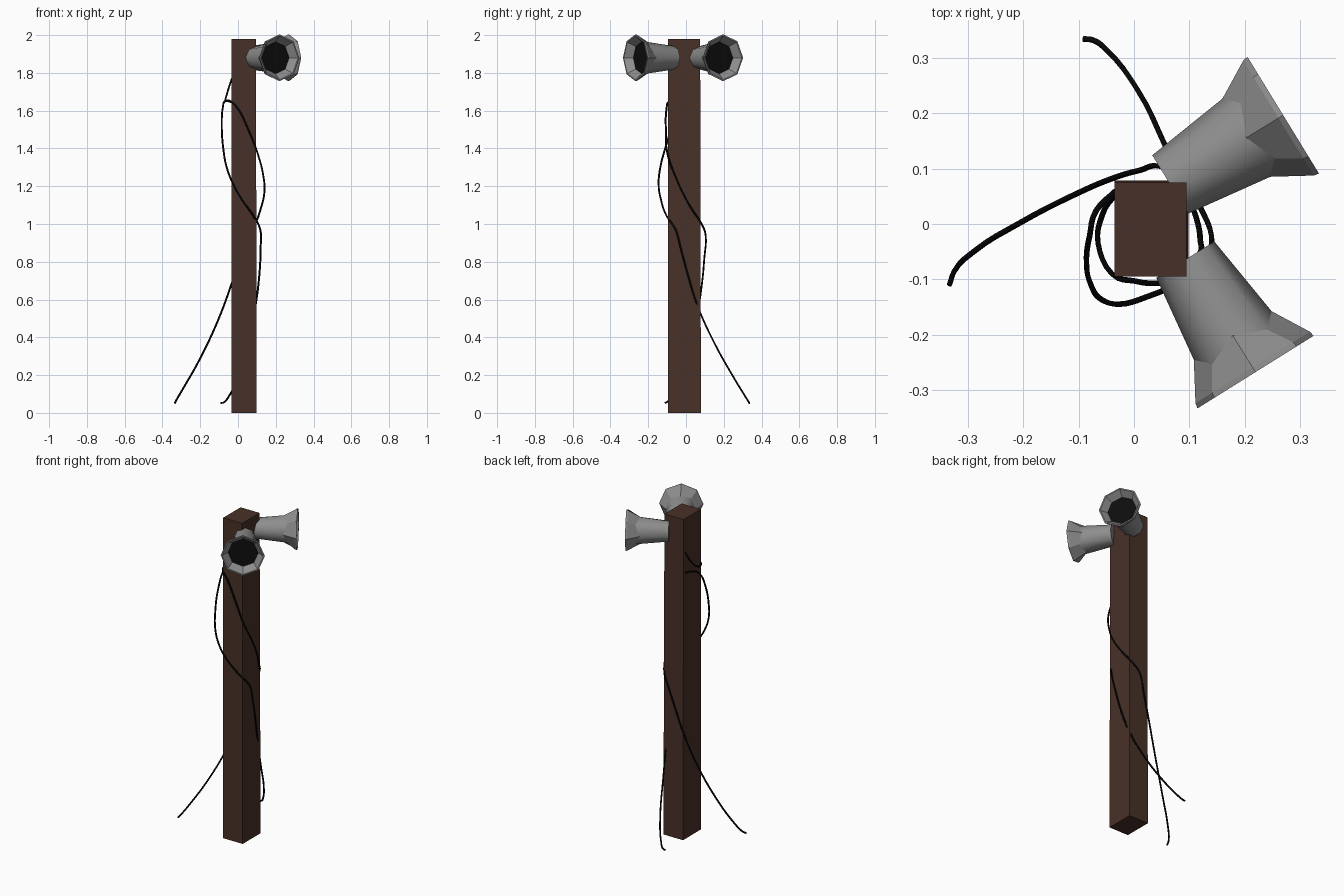
import bpy, bmesh, math
from mathutils import Vector

if "Cube" in bpy.data.objects:
    bpy.data.objects.remove(bpy.data.objects["Cube"])


def material(name, color):
    m = bpy.data.materials.new(name)
    m.diffuse_color = (*color, 1)
    m.use_nodes = True
    m.node_tree.nodes["Principled BSDF"].inputs["Base Color"].default_value = m.diffuse_color
    return m


BROWN = material("brown_wood", (0.065, 0.030, 0.021))
GREY = material("grey_metal", (0.27, 0.27, 0.27))
DARK = material("dark_opening", (0.004, 0.004, 0.004))
BLACK = material("black_cable", (0.002, 0.002, 0.002))


def add_object(name, bm, mats):
    bmesh.ops.recalc_face_normals(bm, faces=bm.faces)
    me = bpy.data.meshes.new(name)
    bm.to_mesh(me)
    bm.free()
    for m in mats:
        me.materials.append(m)
    ob = bpy.data.objects.new(name, me)
    bpy.context.collection.objects.link(ob)
    return ob


# Square wooden post, very slightly narrower at the top
bm = bmesh.new()
bmesh.ops.create_cube(bm, size=1)
for v in bm.verts:
    top = v.co.z > 0
    v.co.x = -0.035 if v.co.x < 0 else (0.095 if top else 0.099)
    v.co.y = -0.095 if v.co.y < 0 else (0.075 if top else 0.079)
    v.co.z = 1.98 if top else 0
add_object("post", bm, [BROWN])


# Eight-sided horn speaker: smooth body, faceted flare, recessed dark opening
def horn(name, mouth, angle):
    axis = Vector((math.cos(angle), math.sin(angle), 0))
    side = Vector((-axis.y, axis.x, 0))
    up = Vector((0, 0, 1))
    # (axial position on even corners, on odd corners, radius)
    profile = [(-0.24, -0.24, 0.062), (-0.078, -0.054, 0.083),
               (-0.010, -0.010, 0.122), (0, 0, 0.124),
               (0, 0, 0.116), (-0.04, -0.04, 0.085)]
    bm = bmesh.new()
    rings = []
    for even, odd, r in profile:
        ring = []
        for i in range(8):
            a = i * math.pi / 4
            d = odd if i % 2 else even
            p = Vector(mouth) + axis * d + (side * math.cos(a) + up * math.sin(a)) * r
            ring.append(bm.verts.new(p))
        rings.append(ring)
    for k in range(len(rings) - 1):
        for i in range(8):
            j = (i + 1) % 8
            f = bm.faces.new((rings[k][i], rings[k][j], rings[k + 1][j], rings[k + 1][i]))
            f.smooth = k == 0
    bm.faces.new(rings[0])
    bm.faces.new(rings[-1]).material_index = 1
    ob = add_object(name, bm, [GREY, DARK])
    # keep the join between body and flare crisp
    bm = bmesh.new()
    bm.from_mesh(ob.data)
    for e in bm.edges:
        if any(not f.smooth for f in e.link_faces):
            e.smooth = False
    bm.to_mesh(ob.data)
    bm.free()


horn("back_horn_speaker", (0.27, 0.197, 1.88), math.radians(31.5))
horn("front_horn_speaker", (0.22, -0.268, 1.88), math.radians(-58))


# Cables wound round the post
def cable(name, points):
    cu = bpy.data.curves.new(name, "CURVE")
    cu.dimensions = "3D"
    cu.bevel_depth = 0.0052
    cu.bevel_resolution = 1
    cu.use_fill_caps = True
    cu.resolution_u = 4
    sp = cu.splines.new("BEZIER")
    sp.bezier_points.add(len(points) - 1)
    for bp, p in zip(sp.bezier_points, points):
        bp.co = p
        bp.handle_left_type = bp.handle_right_type = "AUTO"
    cu.materials.append(BLACK)
    ob = bpy.data.objects.new(name, cu)
    bpy.context.collection.objects.link(ob)


cable("upper_cable", [
    (-0.033, 0.055, 1.77), (-0.058, 0.015, 1.69), (-0.065, -0.035, 1.655),
    (-0.04, -0.09, 1.65), (0.0, -0.103, 1.61), (0.05, -0.107, 1.51),
    (0.105, -0.098, 1.37), (0.135, -0.055, 1.25), (0.14, -0.02, 1.17),
    (0.12, 0.03, 1.08), (0.09, 0.083, 1.0), (0.05, 0.104, 0.94),
    (0.01, 0.097, 0.82), (-0.035, 0.084, 0.68), (-0.11, 0.052, 0.48),
    (-0.21, 0.0, 0.27), (-0.29, -0.05, 0.13), (-0.325, -0.085, 0.07),
    (-0.334, -0.11, 0.052)])

cable("lower_cable", [
    (-0.033, 0.06, 1.645), (-0.068, 0.025, 1.65), (-0.08, -0.02, 1.62),
    (-0.086, -0.07, 1.52), (-0.078, -0.11, 1.40), (-0.06, -0.136, 1.30),
    (-0.025, -0.145, 1.21), (0.02, -0.133, 1.13), (0.08, -0.104, 1.045),
    (0.118, -0.055, 0.97), (0.12, -0.03, 0.88), (0.113, 0.01, 0.73),
    (0.093, 0.06, 0.57), (0.055, 0.145, 0.38), (0.005, 0.245, 0.20),
    (-0.05, 0.315, 0.085), (-0.075, 0.333, 0.056), (-0.092, 0.335, 0.052)])
